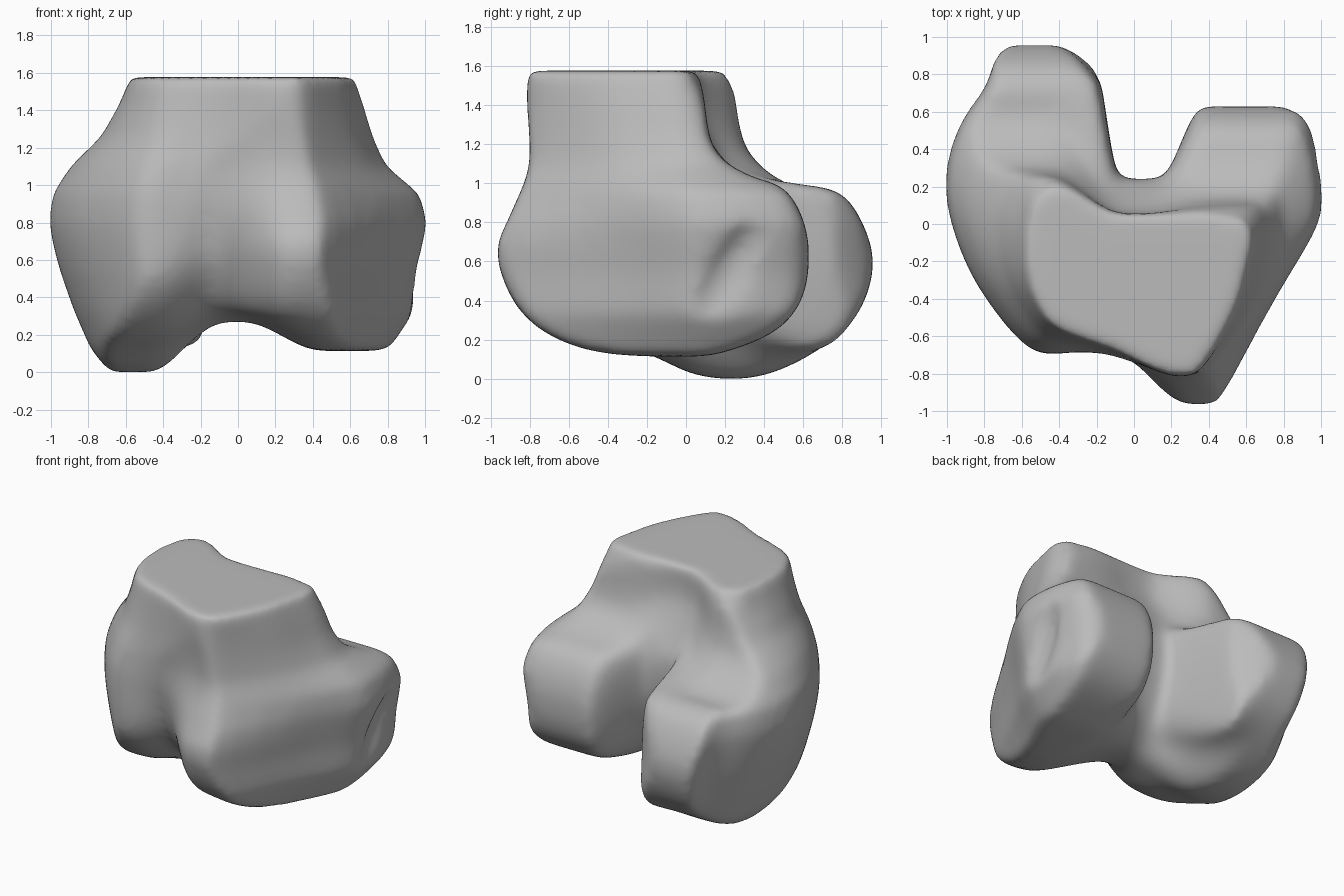
import bpy, bmesh, math
from mathutils import Vector

cube = bpy.data.objects.get("Cube")
if cube:
    bpy.data.objects.remove(cube, do_unlink=True)


def material(name, rgb):
    mat = bpy.data.materials.new(name)
    mat.use_nodes = True
    mat.diffuse_color = (*rgb, 1)
    mat.node_tree.nodes["Principled BSDF"].inputs["Base Color"].default_value = (*rgb, 1)
    return mat


def rounded(ring, steps=4):
    """Closed smooth curve through the points of a ring."""
    pts = [Vector(p) for p in ring]
    out = []
    for i in range(len(pts)):
        a, b, c, d = (pts[(i + k) % len(pts)] for k in (-1, 0, 1, 2))
        for s in range(steps):
            t = s / steps
            out.append(b + (c - a) * t / 2 + (a - b * 2.5 + c * 2 - d / 2) * t ** 2
                       + ((b - c) * 3 + d - a) / 2 * t ** 3)
    return out


def loft(name, rings):
    """Closed solid skinned through rings with equal point counts."""
    bm = bmesh.new()
    loops = [[bm.verts.new(p) for p in rounded(ring)] for ring in rings]
    for a, b in zip(loops, loops[1:]):
        for i in range(len(a)):
            j = (i + 1) % len(a)
            bm.faces.new((a[i], a[j], b[j], b[i]))
    bm.faces.new(loops[0])
    bm.faces.new(loops[-1])
    bmesh.ops.triangulate(bm, faces=bm.faces[:])
    bmesh.ops.recalc_face_normals(bm, faces=bm.faces[:])
    mesh = bpy.data.meshes.new(name)
    bm.to_mesh(mesh)
    bm.free()
    obj = bpy.data.objects.new(name, mesh)
    bpy.context.collection.objects.link(obj)
    return obj


def ease(start, end, x):
    t = max(0, min(1, (x - start) / (end - start)))
    return t * t * (3 - 2 * t)


# Side profiles (y, z): down the front, under, up the back
outer_lobe = [(-.8, 1.7), (-.8, 1.12), (-.9, .84), (-.97, .62), (-.81, .3), (-.49, .14),
              (0, .11), (.22, .14), (.47, .25), (.6, .42), (.63, .65), (.59, .84),
              (.49, .98), (.3, 1.05), (.13, 1.2), (-.02, 1.7)]
inner_lobe = [(-.75, 1.7), (-.72, 1.15), (-.7, .8), (-.67, .48), (-.46, .24), (-.16, .11),
              (.08, .01), (.38, .01), (.67, .14), (.88, .33), (.96, .6), (.87, .86),
              (.74, .97), (.53, .99), (.3, 1.19), (.13, 1.7)]
groove = [(-.73, 1.7), (-.69, 1.1), (-.66, .85), (-.57, .58), (-.4, .36), (-.2, .27),
          (-.05, .28), (.08, .36), (.17, .5), (.22, .65), (.24, .78), (.24, .9),
          (.22, 1), (.17, 1.1), (.06, 1.35), (-.02, 1.7)]


def section(x):
    ring = []
    for i, (outer, inner, mid) in enumerate(zip(outer_lobe, inner_lobe, groove)):
        # Steep walls in the back notch, a broad ridge in front, a soft arch below
        if 8 <= i <= 12:
            w_in, w_out = ease(-.07, -.23, x), ease(.13, .37, x)
        elif 1 <= i <= 4:
            w_in, w_out = ease(-.05, -.45, x), ease(-.2, .3, x)
        else:
            w_in, w_out = ease(-.05, -.47, x), ease(.02, .45, x)
        p = Vector(mid)
        p += w_in * (Vector(inner) - p) + w_out * (Vector(outer) - p)
        ring.append((x, p.x, p.y))
    return ring


bone = loft("bone_end", [section(-1.1 + k * .025) for k in range(89)])

# Plan outline at the widest level and at the cut shaft
wide = [(.46, -.95), (.8, -.33), (.96, -.06), (1.01, .1), (.98, .4), (.85, .62),
        (.35, .7), (-.1, .62), (-.17, .75), (-.4, .95), (-.7, .97), (-.79, .75), (-.94, .52),
        (-1.01, .25), (-.97, -.03), (-.82, -.36), (-.54, -.68), (-.25, -.69), (.08, -.87),
        (.3, -.98)]
shaft = [(.39, -.74), (.54, -.46), (.61, -.2), (.63, -.06), (.59, .02), (.5, .04),
         (.1, .1), (-.1, .13), (-.25, .16), (-.4, .2), (-.49, .17), (-.55, .1), (-.57, 0),
         (-.58, -.1), (-.57, -.28), (-.52, -.43), (-.41, -.56), (-.1, -.68), (.13, -.79),
         (.28, -.82)]
# Levels: height, blend towards the shaft (inner, outer, front ridge), width (inner, outer)
levels = [(-.1, 0, 0, 0, .6, .65), (.12, 0, 0, 0, .78, .8), (.33, 0, 0, 0, .87, .94),
          (.53, 0, 0, 0, .94, .95), (.68, 0, 0, 0, .98, .98), (.8, 0, 0, .15, 1, 1),
          (.95, .04, .1, .5, 1, 1), (1.1, .27, .57, .85, 1, 1), (1.26, .65, .76, .95, 1, 1),
          (1.42, .86, .88, 1, 1, 1), (1.52, .96, .97, 1, 1, 1), (1.575, 1, 1, 1, 1, 1)]


def plan_ring(z, t_in, t_out, t_ridge, s_in, s_out):
    ring = []
    for p, q in zip(map(Vector, wide), map(Vector, shaft)):
        side = ease(-.3, .3, p.x)
        t = t_in + (t_out - t_in) * side
        if p.x > 0 and p.y < -.5:
            t = t_ridge
        r = p.lerp(q, t)
        ring.append((r.x * (s_in + (s_out - s_in) * side), r.y, z))
    return ring


plan = loft("plan_cutter", [plan_ring(*level) for level in levels])

# Slanted tendon furrow on the outer side
bpy.ops.mesh.primitive_uv_sphere_add(segments=24, ring_count=16, location=(1.02, .2, .5))
furrow = bpy.context.object
furrow.name = "furrow_cutter"
furrow.scale = (.12, .13, .36)
furrow.rotation_euler.x = math.radians(-30)

for cutter, mode in ((plan, 'INTERSECT'), (furrow, 'DIFFERENCE')):
    cutter.hide_render = True
    mod = bone.modifiers.new(mode, 'BOOLEAN')
    mod.operation, mod.object, mod.solver = mode, cutter, 'EXACT'

# Fuse and soften the surface
remesh = bone.modifiers.new("fuse", 'REMESH')
remesh.mode, remesh.voxel_size = 'VOXEL', .025
soften = bone.modifiers.new("soften", 'SMOOTH')
soften.factor, soften.iterations = .5, 32

graph = bpy.context.evaluated_depsgraph_get()
bone.data = bpy.data.meshes.new_from_object(bone.evaluated_get(graph))
bone.modifiers.clear()
for cutter in (plan, furrow):
    bpy.data.objects.remove(cutter, do_unlink=True)

# Stand the part on the ground
low = min(v.co.z for v in bone.data.vertices)
for v in bone.data.vertices:
    v.co.z -= low
bone.data.materials.clear()
bone.data.materials.append(material("bone_grey", (.5, .5, .5)))
bone.data.shade_smooth()
